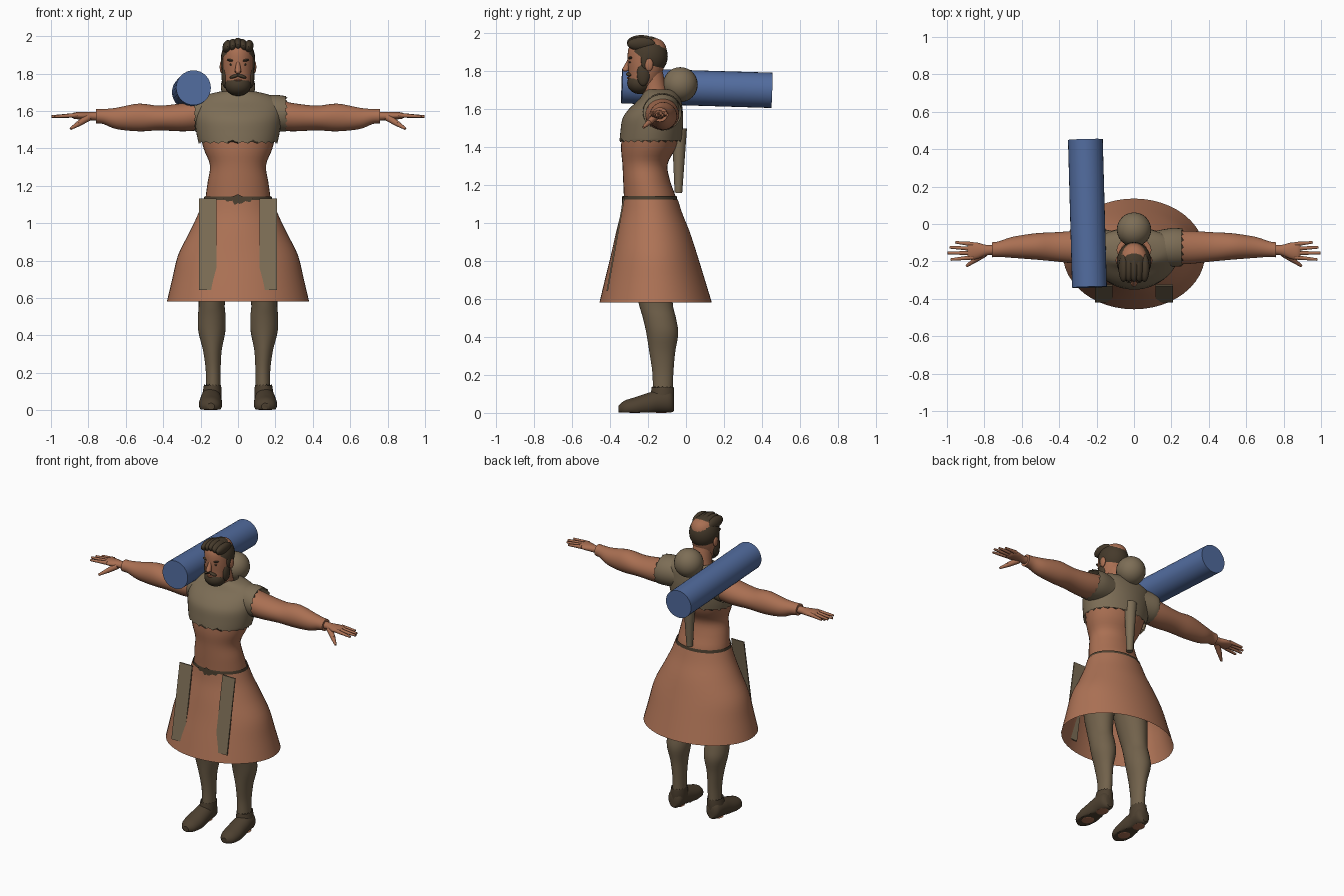
import bpy, bmesh, math, random
from mathutils import Matrix, Vector

random.seed(4)
if "Cube" in bpy.data.objects:
    bpy.data.objects.remove(bpy.data.objects["Cube"], do_unlink=True)


def material(name, *rgb):
    m = bpy.data.materials.new(name)
    m.use_nodes = True
    m.diffuse_color = (*rgb, 1)
    bsdf = next(n for n in m.node_tree.nodes if n.type == "BSDF_PRINCIPLED")
    bsdf.inputs["Base Color"].default_value = (*rgb, 1)
    return m


SKIN = material("skin", .40, .16, .085)
LEATHER = material("skirt leather", .42, .17, .092)
CLOTH = material("tan cloth", .205, .155, .093)
LEGGING = material("legging brown", .165, .12, .07)
SHOE = material("dark leather", .075, .052, .03)
HAIR = material("dark hair", .06, .042, .024)
BLUE = material("blue", .084, .15, .345)


def finish(name, bm, mat, mirror=False, angle=40):
    bmesh.ops.recalc_face_normals(bm, faces=bm.faces)
    mesh = bpy.data.meshes.new(name)
    bm.to_mesh(mesh)
    bm.free()
    mesh.materials.append(mat)
    for p in mesh.polygons:
        p.use_smooth = True
    mesh.set_sharp_from_angle(angle=math.radians(angle))
    obj = bpy.data.objects.new(name, mesh)
    bpy.context.scene.collection.objects.link(obj)
    if mirror:
        obj.modifiers.new("Mirror", "MIRROR").use_mirror_merge = False
    return obj


def smooth_rings(rings, steps):
    """Interpolate the ring parameters with a soft spline."""
    out = []
    last = len(rings) - 1
    for i in range(last):
        p0, p1, p2, p3 = (rings[min(max(i + k, 0), last)] for k in (-1, 0, 1, 2))
        for s in range(steps):
            t = s / steps
            out.append([.5 * (2 * b + (c - a) * t + (2*a - 5*b + 4*c - d) * t**2
                              + (3*b - a - 3*c + d) * t**3)
                        for a, b, c, d in zip(p0, p1, p2, p3)])
    return out + [list(rings[-1])]


AXES = {"x": lambda t, a, b: (t, a, b),
        "y": lambda t, a, b: (a, t, b),
        "z": lambda t, a, b: (a, b, t)}


def loft(name, rings, mat, axis="z", n=32, caps=True, mirror=False, jag=0, floor=None, steps=4):
    """Rings are (position, centre a, centre b, radius a, radius b); jag tears the first ring."""
    bm = bmesh.new()
    loops = []
    for r, (t, ca, cb, ra, rb) in enumerate(smooth_rings(rings, steps)):
        loop = []
        for k in range(n):
            ang = 2 * math.pi * k / n
            tear = jag * random.uniform(.3, 1) * (k % 2) if r == 0 else 0
            b = cb + rb * math.sin(ang)
            if floor is not None:
                b = max(b, floor)
            loop.append(bm.verts.new(AXES[axis](t + tear, ca + ra * math.cos(ang), b)))
        loops.append(loop)
    for lo, hi in zip(loops, loops[1:]):
        for k in range(n):
            bm.faces.new((lo[k], lo[(k + 1) % n], hi[(k + 1) % n], hi[k]))
    if caps:
        bm.faces.new(loops[0])
        bm.faces.new(loops[-1])
    return finish(name, bm, mat, mirror)


def blob(name, centre, radii, mat, mirror=False, tilt=0, cut=None):
    """Ellipsoid, optionally tilted about y and trimmed below a plane."""
    bm = bmesh.new()
    bmesh.ops.create_uvsphere(bm, u_segments=24, v_segments=16, radius=1,
                              matrix=Matrix.Translation(centre)
                              @ Matrix.Rotation(tilt, 4, "Y") @ Matrix.Diagonal((*radii, 1)))
    if cut:
        bmesh.ops.bisect_plane(bm, geom=bm.verts[:] + bm.edges[:] + bm.faces[:],
                               plane_co=cut[0], plane_no=cut[1], clear_inner=True)
    return finish(name, bm, mat, mirror)


def rod(name, a, b, r0, r1, mat, mirror=False, n=32):
    """Tapered cylinder from a to b."""
    a, b = Vector(a), Vector(b)
    bm = bmesh.new()
    turn = (b - a).to_track_quat("Z", "Y").to_matrix().to_4x4()
    bmesh.ops.create_cone(bm, cap_ends=True, segments=n, radius1=r0, radius2=r1,
                          depth=(b - a).length, matrix=Matrix.Translation((a + b) / 2) @ turn)
    return finish(name, bm, mat, mirror)


# Torso and neck
loft("torso", [(1.04, 0, -.19, .175, .135), (1.13, 0, -.19, .174, .137), (1.22, 0, -.207, .162, .124),
               (1.31, 0, -.216, .15, .119), (1.4, 0, -.197, .184, .145), (1.5, 0, -.18, .205, .15),
               (1.6, 0, -.16, .2, .125), (1.66, 0, -.13, .12, .08)], SKIN)
loft("neck", [(1.62, 0, -.15, .085, .075), (1.7, 0, -.165, .066, .065), (1.8, 0, -.185, .06, .062)], SKIN)

# Torn shirt with ragged sleeves
loft("shirt", [(1.425, 0, -.188, .21, .163), (1.48, 0, -.182, .222, .164), (1.55, 0, -.175, .232, .16),
               (1.6, 0, -.16, .234, .142), (1.65, 0, -.138, .228, .112), (1.685, 0, -.135, .17, .09),
               (1.705, 0, -.14, .09, .07)], CLOTH, n=48, caps=False, jag=.035)
for side, end, label in ((1, .265, "left"), (-1, .235, "right")):
    loft(label + "_sleeve", [(side * end, -.125, 1.583, .1, .094), (side * .2, -.125, 1.588, .103, .098),
                             (side * .1, -.13, 1.59, .09, .09)], CLOTH, "x", caps=False, jag=-side * .04)

# Arms
loft("arms", [(.12, -.125, 1.58, .08, .08), (.22, -.125, 1.575, .088, .08), (.3, -.125, 1.566, .088, .075),
              (.42, -.122, 1.562, .078, .066), (.53, -.12, 1.565, .07, .074), (.65, -.125, 1.56, .056, .057),
              (.72, -.134, 1.57, .042, .04), (.76, -.138, 1.572, .04, .038)], SKIN, "x", mirror=True)
# Hands
loft("palms", [(.74, -.138, 1.572, .026, .024), (.79, -.14, 1.572, .028, .022), (.84, -.143, 1.574, .044, .02),
               (.875, -.145, 1.575, .046, .017), (.89, -.145, 1.575, .035, .01)],
     SKIN, "x", n=20, mirror=True)
for i, (y0, y1, tip) in enumerate(((-.108, -.098, .955), (-.132, -.125, .985),
                                   (-.155, -.155, .998), (-.178, -.19, .98))):
    rod(f"fingers_{i + 1}", (.86, y0, 1.577), (tip, y1, 1.57), .013, .007, SKIN, True, 10)
rod("thumb_bases", (.8, -.158, 1.565), (.855, -.195, 1.53), .02, .015, SKIN, True, 10)
rod("thumb_tips", (.85, -.192, 1.533), (.895, -.225, 1.505), .015, .007, SKIN, True, 10)

# Head and face
loft("head", [(1.695, 0, -.24, .035, .045), (1.74, 0, -.225, .067, .075), (1.8, 0, -.213, .08, .09),
              (1.86, 0, -.208, .083, .1), (1.92, 0, -.203, .08, .1), (1.96, 0, -.2, .06, .075),
              (1.98, 0, -.2, .02, .03)], SKIN)
rod("nose", (0, -.298, 1.862), (0, -.318, 1.808), .009, .018, SKIN, n=12)
blob("nose_tip", (0, -.32, 1.81), (.014, .015, .012), SKIN)
blob("ears", (.087, -.195, 1.835), (.011, .022, .034), SKIN, True)
blob("eyes", (.033, -.292, 1.848), (.014, .008, .006), HAIR, True)
blob("brows", (.036, -.292, 1.87), (.024, .012, .007), HAIR, True, tilt=-.15)
# Beard
blob("beard", (0, -.243, 1.738), (.07, .067, .058), HAIR,
     cut=((0, -.3, 1.775), (0, .25, -1)))
blob("jaw_beard", (.068, -.225, 1.785), (.02, .034, .062), HAIR, True)
blob("moustache", (.02, -.3, 1.785), (.027, .016, .009), HAIR, True, tilt=.3)
blob("mouth", (0, -.306, 1.765), (.02, .006, .005), SKIN)
# Swept hair
blob("hair", (0, -.2, 1.88), (.092, .104, .105), HAIR,
     cut=((0, -.3, 1.925), (0, .62, .78)))
blob("sideburns", (.08, -.215, 1.86), (.012, .022, .05), HAIR, True)
for i in range(5):
    x = -.056 + i * .028
    blob(f"hair_tuft_{i + 1}", (x, -.235, 1.955 - abs(x) * .2), (.026, .075, .036), HAIR,
         tilt=random.uniform(-.5, .5))

# Waistband with a torn front flap
loft("waistband", [(1.09, 0, -.19, .182, .142), (1.12, 0, -.19, .183, .144), (1.143, 0, -.19, .18, .141)],
     SHOE, caps=False, steps=1)
bm = bmesh.new()
flap = [(-.08, 1.135), (-.06, 1.115), (-.03, 1.12), (-.02, 1.1), (.02, 1.105), (.04, 1.118),
        (.065, 1.112), (.08, 1.135), (.03, 1.14), (0, 1.155), (-.03, 1.142)]
bm.faces.new([bm.verts.new((x, -.338 + 2 * x * x, z)) for x, z in flap])
finish("torn_flap", bm, SHOE)

# Flared skirt
loft("skirt", [(.582, 0, -.16, .38, .296), (.7, 0, -.164, .352, .264), (.83, 0, -.168, .32, .228),
               (.95, 0, -.174, .26, .195), (1.05, 0, -.182, .213, .163), (1.125, 0, -.189, .186, .146)],
     LEATHER, n=48, caps=False)

# Flat front panels leaning with the skirt
bm = bmesh.new()
bmesh.ops.create_cube(bm, size=1, matrix=Matrix.Translation((.162, -.371, .887))
                      @ Matrix.Shear("XY", 4, (0, .18)) @ Matrix.Diagonal((.095, .008, .49, 1)))
finish("front_panels", bm, CLOTH, True)

# Legs
loft("legs", [(.06, .135, -.12, .038, .05), (.13, .133, -.122, .039, .052), (.22, .133, -.122, .04, .056),
              (.32, .137, -.125, .05, .068), (.42, .14, -.125, .072, .084), (.5, .14, -.14, .074, .087),
              (.58, .14, -.16, .07, .09), (.75, .13, -.18, .09, .11), (.95, .105, -.19, .1, .12),
              (1.08, .09, -.19, .08, .12)], LEGGING, mirror=True)
# Shoes
loft("shoes", [(-.064, .143, .05, .025, .04), (-.085, .143, .06, .048, .06), (-.15, .145, .058, .055, .06),
               (-.2, .145, .045, .059, .06), (-.27, .147, .03, .062, .052), (-.325, .147, .022, .05, .042),
               (-.355, .145, .02, .02, .018)], SHOE, "y", mirror=True, floor=.003)
loft("shoe_cuffs", [(.14, .136, -.122, .045, .058), (.1, .138, -.124, .05, .062), (.05, .142, -.13, .053, .065)],
     SHOE, caps=False, mirror=True, jag=-.025)
for i, y in enumerate((-.27, -.13)):
    blob(f"worn_sole_{i + 1}", (.146, y, .003), (.036, .042, .003), SKIN, True)

# Carried gear
rod("blue_roll", (-.238, -.338, 1.724), (-.26, .452, 1.7), .093, .093, BLUE)
blob("back_ball", (0, -.03, 1.73), (.092, .092, .092), CLOTH)
rod("back_handle", (0, -.04, 1.16), (0, -.035, 1.5), .02, .04, CLOTH)
